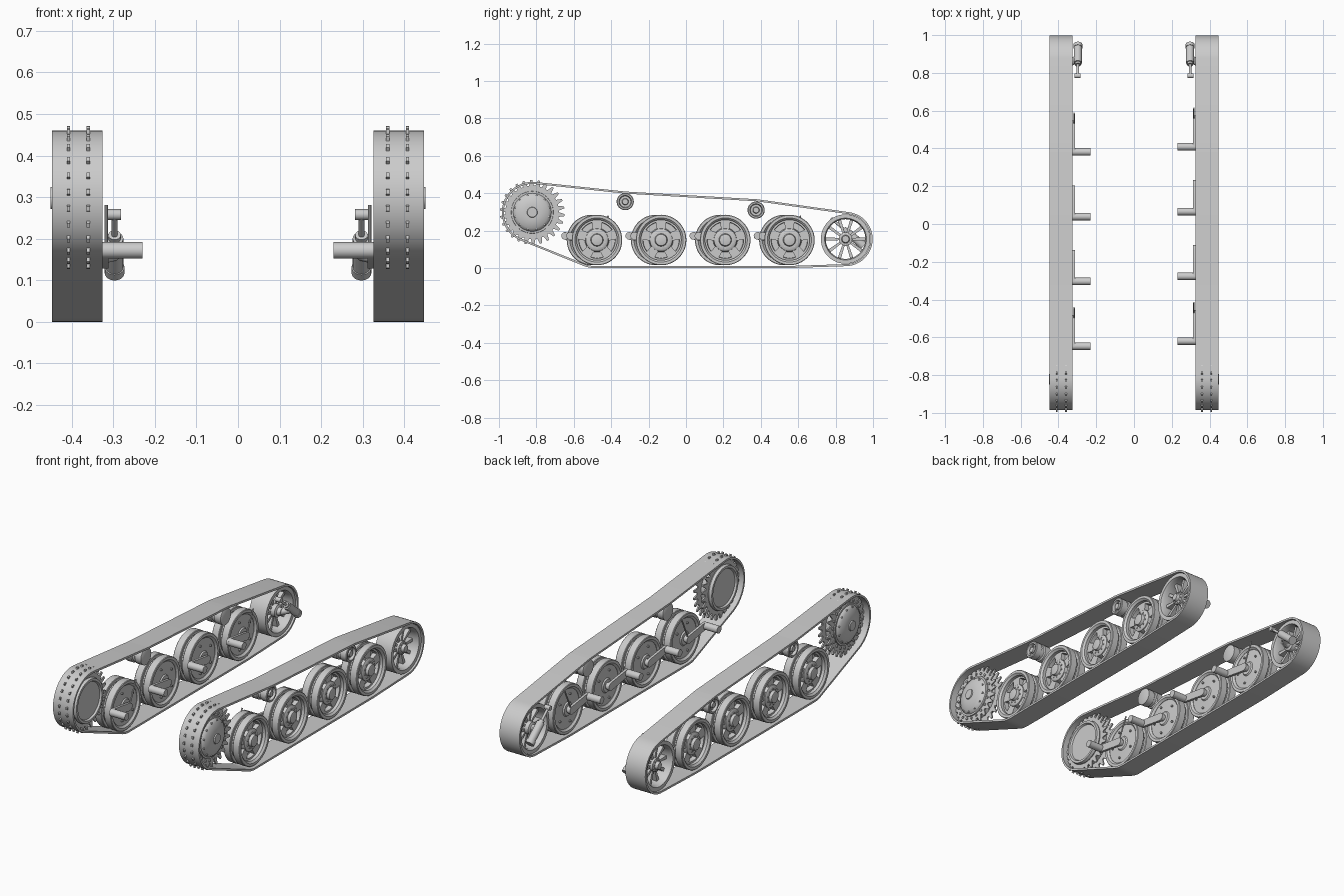
import bpy, bmesh
from math import pi, sin, cos, acos, atan2, hypot
from mathutils import Vector

if "Cube" in bpy.data.objects:
    bpy.data.objects.remove(bpy.data.objects["Cube"])

steel = bpy.data.materials.new("light_grey_steel")
steel.use_nodes = True
steel.diffuse_color = (0.6, 0.6, 0.6, 1)
steel.node_tree.nodes["Principled BSDF"].inputs["Base Color"].default_value = (0.6, 0.6, 0.6, 1)


def finish(name, bm, side):
    """Mirror to the wanted side, make the object and shade it."""
    for v in bm.verts:
        v.co.x *= side
    bmesh.ops.recalc_face_normals(bm, faces=bm.faces)
    me = bpy.data.meshes.new(name)
    bm.to_mesh(me)
    bm.free()
    me.materials.append(steel)
    ob = bpy.data.objects.new(name, me)
    bpy.context.collection.objects.link(ob)
    bpy.ops.object.select_all(action="DESELECT")
    bpy.context.view_layer.objects.active = ob
    ob.select_set(True)
    bpy.ops.object.shade_smooth_by_angle(angle=0.6)


def lathe(bm, profile, y, z, segs=48, closed=False):
    """Turn (x, radius) points about a sideways axis through y, z."""
    rings = []
    for x, r in profile:
        if r == 0:
            rings.append([bm.verts.new((x, y, z))] * segs)
        else:
            rings.append([bm.verts.new((x, y + r * cos(2 * pi * i / segs), z + r * sin(2 * pi * i / segs)))
                          for i in range(segs)])
    pairs = list(zip(rings, rings[1:])) + ([(rings[-1], rings[0])] if closed else [])
    for a, b in pairs:
        for i in range(segs):
            j = (i + 1) % segs
            bm.faces.new(list(dict.fromkeys((a[i], a[j], b[j], b[i]))))


def prism(bm, outline, x0, x1):
    """Extrude a (y, z) outline sideways."""
    a = [bm.verts.new((x0, y, z)) for y, z in outline]
    b = [bm.verts.new((x1, y, z)) for y, z in outline]
    bm.faces.new(a)
    bm.faces.new(b[::-1])
    for i in range(len(a)):
        bm.faces.new((a[i - 1], a[i], b[i], b[i - 1]))


def rod(bm, p, q, r, segs=20):
    p, q = Vector(p), Vector(q)
    d = q - p
    made = bmesh.ops.create_cone(bm, cap_ends=True, segments=segs, radius1=r, radius2=r, depth=d.length)
    rot = Vector((0, 0, 1)).rotation_difference(d).to_matrix()
    for v in made["verts"]:
        v.co = rot @ v.co + (p + q) / 2


def wrap(circles, grow=0.0, step=0.12):
    """Belt line around (y, z, radius) circles, listed anticlockwise."""
    normals, pts = [], []
    for i, (y, z, r) in enumerate(circles):
        y2, z2, r2 = circles[(i + 1) % len(circles)]
        normals.append(atan2(z2 - z, y2 - y) - acos((r - r2) / hypot(y2 - y, z2 - z)))
    for i, (y, z, r) in enumerate(circles):
        start = normals[i - 1]
        turn = (normals[i] - start + 0.5) % (2 * pi) - 0.5
        n = max(1, int(turn / step))
        for k in range(n + 1):
            a = start + max(turn, 0.01) * k / n
            pts.append((y + (r + grow) * cos(a), z + (r + grow) * sin(a)))
    return pts


def spoke(bm, y, z, a, r0, r1, w0, w1, x0, x1):
    c, s = cos(a), sin(a)
    prism(bm, [(y + r * c - w * s, z + r * s + w * c)
               for r, w in ((r0, -w0), (r1, -w1), (r1, w1), (r0, w0))], x0, x1)


def bolts(bm, y, z, count, ring, r, x0, x1):
    for i in range(count):
        a = 2 * pi * (i + 0.5) / count
        by, bz = y + ring * cos(a), z + ring * sin(a)
        rod(bm, (x0, by, bz), (x1, by, bz), r, 8)


SPROCKET = (-0.822, 0.298)
IDLER = (0.853, 0.155)
ROLLERS = [(-0.325, 0.355), (0.375, 0.31)]
BELT = [(*SPROCKET, 0.163), (-0.49, 0.15, 0.15), (0.545, 0.15, 0.15), (*IDLER, 0.145),
        (0.375, 0.31, 0.058), (-0.325, 0.355, 0.054)]


def track_belt(side):
    bm = bmesh.new()
    loops = [[bm.verts.new((x, y, z)) for y, z in wrap(BELT, g)]
             for x, g in ((0.326, 0), (0.448, 0), (0.448, -0.011), (0.326, -0.011))]
    n = len(loops[0])
    for k in range(4):
        a, b = loops[k - 1], loops[k]
        for i in range(n):
            bm.faces.new((a[i - 1], a[i], b[i], b[i - 1]))
    finish("track_belt", bm, side)


def drive_sprocket(side):
    y, z = SPROCKET
    bm = bmesh.new()
    # drum with a stepped inner cover and domed outer cover
    lathe(bm, [(0.345, 0), (0.345, 0.1), (0.335, 0.105), (0.335, 0.118), (0.35, 0.122), (0.365, 0.115),
               (0.4, 0.115), (0.418, 0.112), (0.418, 0.102), (0.426, 0.098), (0.434, 0.085), (0.441, 0.065),
               (0.445, 0.045), (0.445, 0.028), (0.451, 0.026), (0.451, 0)], y, z)
    # two toothed rings
    teeth = 26
    for x in (0.36, 0.408):
        outline = []
        for i in range(teeth):
            for f, r in ((0, 0.143), (0.28, 0.143), (0.5, 0.173), (0.76, 0.173)):
                a = 2 * pi * (i + f) / teeth
                outline.append((y + r * cos(a), z + r * sin(a)))
        prism(bm, outline, x - 0.004, x + 0.004)
    bolts(bm, y, z, 20, 0.126, 0.007, 0.408, 0.418)
    bolts(bm, y, z, 12, 0.093, 0.005, 0.424, 0.434)
    finish("drive_sprocket", bm, side)


def road_wheel(side, y, z=0.15):
    bm = bmesh.new()
    # paired rims
    for x0, x1 in ((0.335, 0.378), (0.394, 0.437)):
        lathe(bm, [(x0, 0.118), (x0, 0.132), (x0 + 0.003, 0.135), (x1 - 0.003, 0.135),
                   (x1, 0.132), (x1, 0.118), (x1 - 0.01, 0.108), (x0 + 0.01, 0.108)], y, z, closed=True)
    # closed inner disc, barrel and outer hub
    lathe(bm, [(0.336, 0), (0.336, 0.035), (0.343, 0.04), (0.347, 0.11), (0.362, 0.112), (0.41, 0.112),
               (0.41, 0.098), (0.385, 0.096), (0.385, 0.065), (0.415, 0.06), (0.421, 0.05), (0.421, 0.034),
               (0.436, 0.03), (0.438, 0.024), (0.438, 0)], y, z)
    for i in range(5):
        spoke(bm, y, z, pi / 2 + i * 2 * pi / 5, 0.05, 0.112, 0.022, 0.028, 0.38, 0.41)
    bolts(bm, y, z, 10, 0.043, 0.004, 0.418, 0.425)
    bolts(bm, y, z, 5, 0.08, 0.006, 0.337, 0.35)
    finish("road_wheel", bm, side)


def suspension_arm(side, y, damped):
    bm = bmesh.new()
    prism(bm, wrap([(y - 0.144, 0.172, 0.02), (y, 0.15, 0.022)], step=0.3), 0.312, 0.326)
    rod(bm, (0.23, y - 0.144, 0.172), (0.326, y - 0.144, 0.172), 0.02)
    rod(bm, (0.316, y, 0.15), (0.34, y, 0.15), 0.018)
    if damped:
        rod(bm, (0.317, y, 0.15), (0.317, y + 0.06, 0.28), 0.004, 10)
    finish("suspension_arm", bm, side)


def idler_wheel(side):
    y, z = IDLER
    bm = bmesh.new()
    lathe(bm, [(0.336, 0.112), (0.336, 0.132), (0.438, 0.132), (0.438, 0.112), (0.425, 0.106),
               (0.349, 0.106)], y, z, closed=True)
    lathe(bm, [(0.325, 0), (0.325, 0.02), (0.345, 0.022), (0.35, 0.034), (0.415, 0.036), (0.42, 0.022),
               (0.436, 0.018), (0.436, 0)], y, z, 32)
    for i in range(10):
        spoke(bm, y, z, i * pi / 5, 0.03, 0.109, 0.006, 0.009, 0.372, 0.402)
    bolts(bm, y, z, 10, 0.029, 0.004, 0.415, 0.422)
    finish("idler_wheel", bm, side)


def track_tensioner(side):
    bm = bmesh.new()
    x = 0.297
    top, low = Vector((x, 0.785, 0.258)), Vector((x, 0.945, 0.122))
    rod(bm, top, low, 0.007, 12)
    rod(bm, top.lerp(low, 0.42), low, 0.021)
    rod(bm, top.lerp(low, 0.36), top.lerp(low, 0.46), 0.015)
    rod(bm, top.lerp(low, 0.93), top.lerp(low, 1.03), 0.024)
    rod(bm, (x - 0.015, *top.yz), (x + 0.018, *top.yz), 0.013, 16)
    rod(bm, (x, 0.88, 0.165), (0.336, *IDLER), 0.018)
    finish("track_tensioner", bm, side)


def return_roller(side, y, z):
    bm = bmesh.new()
    lathe(bm, [(0.335, 0), (0.335, 0.04), (0.338, 0.046), (0.375, 0.046), (0.38, 0.04), (0.394, 0.04),
               (0.398, 0.046), (0.433, 0.046), (0.436, 0.042), (0.436, 0.034), (0.42, 0.03), (0.42, 0.018),
               (0.434, 0.015), (0.434, 0)], y, z, 32)
    bolts(bm, y, z, 6, 0.024, 0.003, 0.418, 0.426)
    finish("return_roller", bm, side)


# Both sides; the right-hand wheels sit slightly further forward
for side, shift in ((1, 0), (-1, -0.027)):
    track_belt(side)
    drive_sprocket(side)
    idler_wheel(side)
    track_tensioner(side)
    for y, z in ROLLERS:
        return_roller(side, y, z)
    for i in range(4):
        wheel_y = -0.476 + i * 0.343 + shift
        road_wheel(side, wheel_y)
        suspension_arm(side, wheel_y, i in (0, 3))
